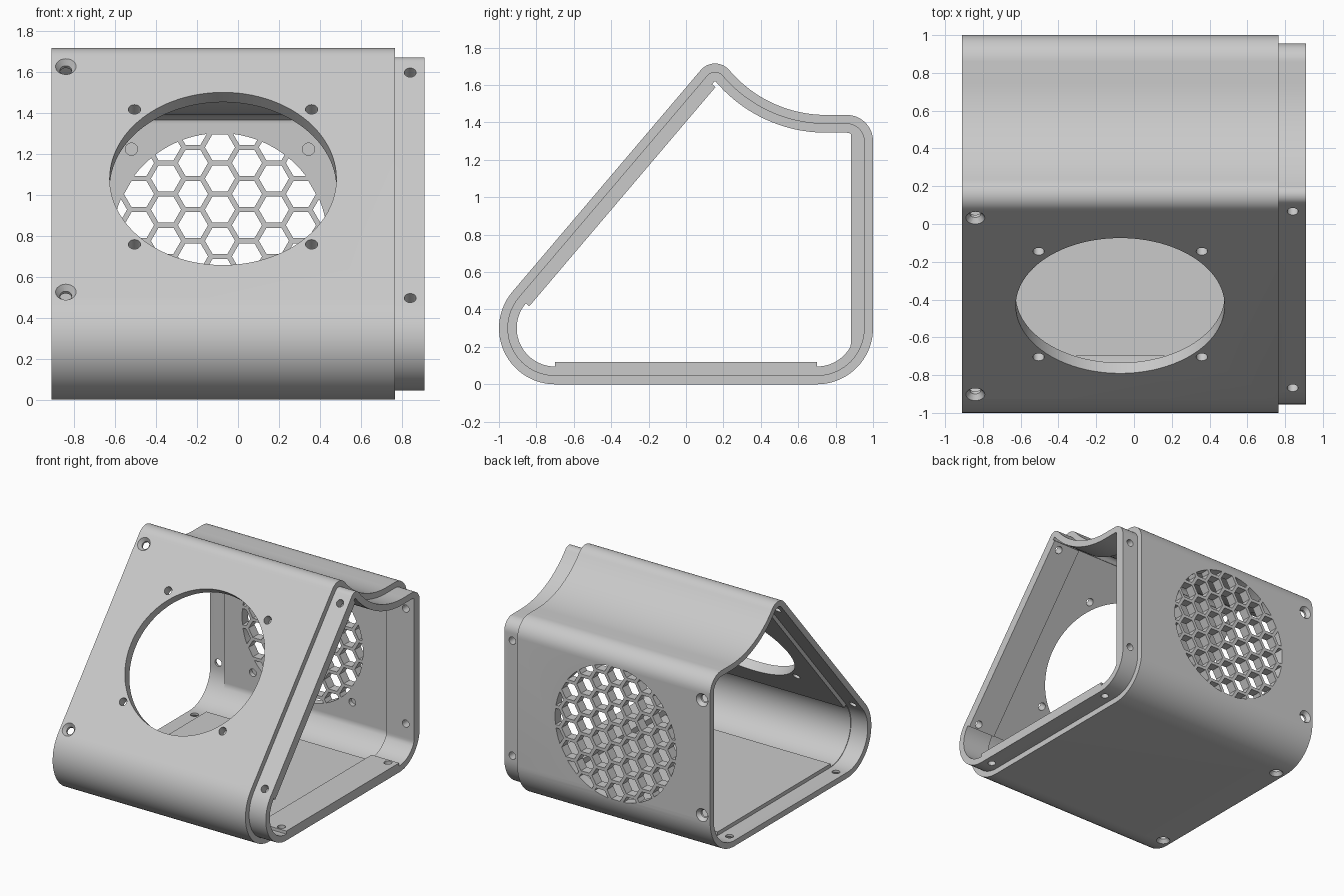
import bpy, bmesh
from math import sin, cos, pi, radians, hypot, atan2, asin, sqrt
from mathutils import Vector, Matrix

if "Cube" in bpy.data.objects:
    bpy.data.objects.remove(bpy.data.objects["Cube"])

# Material
grey = bpy.data.materials.new("light_grey_plastic")
grey.use_nodes = True
colour = (0.59, 0.59, 0.59, 1)
grey.diffuse_color = colour
grey.node_tree.nodes["Principled BSDF"].inputs["Base Color"].default_value = colour

# Side profile: arc centres and radii in the (y, z) plane
CORNER = 0.30
NOSE, HEEL = Vector((-0.70, CORNER)), Vector((0.70, CORNER))
SHOULDER, SHOULDER_R = Vector((0.86, 1.30)), 0.14
PEAK, PEAK_R = Vector((0.155, 1.615)), 0.10
SCOOP_R = 0.681
SCOOP = Vector((0.75, 1.44 + SCOOP_R))
run = PEAK - NOSE
slope = atan2(run.y, run.x) - asin((CORNER - PEAK_R) / run.length)
along = Vector((cos(slope), sin(slope)))
out = Vector((-sin(slope), cos(slope)))
tilt = slope + pi / 2
to_scoop = atan2(SCOOP.y - PEAK.y, SCOOP.x - PEAK.x)


def arc(centre, radius, a0, a1, steps):
    return [centre + radius * Vector((cos(a0 + (a1 - a0) * i / steps),
                                      sin(a0 + (a1 - a0) * i / steps)))
            for i in range(steps + 1)]


def profile(inset, pad=0.0):
    """Outline moved inward; pad thickens the flat floor, back and front."""
    nose = arc(NOSE, CORNER - inset, tilt, 1.5 * pi, 24)
    heel = arc(HEEL, CORNER - inset, -pi / 2, 0, 18)
    shoulder = arc(SHOULDER, SHOULDER_R - inset, 0, pi / 2, 12)
    scoop = arc(SCOOP, SCOOP_R + inset, 1.5 * pi, pi + to_scoop, 20)
    peak = arc(PEAK, PEAK_R - inset, to_scoop, tilt, 14)
    up = Vector((0, pad))
    floor = [nose[-1] + up, heel[0] + up]
    end = peak[-1] - along * 0.018
    front = [end, end - out * pad, nose[0] - out * pad]
    pts = nose + floor + heel + shoulder + scoop + peak + front
    return [Vector((min(p.x, 1 - inset - pad), p.y)) for p in pts]


def loft(bm, rings, closed):
    """Skin rings of 3D points; closed joins last ring to first, else caps."""
    vs = [[bm.verts.new(p) for p in ring] for ring in rings]
    n = len(vs[0])
    pairs = list(zip(vs, vs[1:] + vs[:1])) if closed else list(zip(vs, vs[1:]))
    for a, b in pairs:
        for i in range(n):
            j = (i + 1) % n
            bm.faces.new((a[i], a[j], b[j], b[i]))
    if not closed:
        bm.faces.new(vs[0])
        bm.faces.new(vs[-1])


def make_object(name, bm):
    bmesh.ops.remove_doubles(bm, verts=bm.verts, dist=1e-5)
    bmesh.ops.dissolve_degenerate(bm, edges=bm.edges, dist=1e-5)
    bmesh.ops.recalc_face_normals(bm, faces=bm.faces)
    mesh = bpy.data.meshes.new(name)
    bm.to_mesh(mesh)
    bm.free()
    obj = bpy.data.objects.new(name, mesh)
    bpy.context.collection.objects.link(obj)
    return obj


def cut(target, cutter, operation):
    """Apply a boolean and discard the cutter."""
    cutter.hide_render = True
    mod = target.modifiers.new("cut", "BOOLEAN")
    mod.operation, mod.solver, mod.object = operation, "EXACT", cutter
    bpy.context.view_layer.update()
    graph = bpy.context.evaluated_depsgraph_get()
    mesh = bpy.data.meshes.new_from_object(target.evaluated_get(graph))
    target.modifiers.clear()
    target.data = mesh
    bpy.data.objects.remove(cutter)


def drill(bm, pos, normal, inner_r, outer_r, below, above, sides=24):
    """Round cutter reaching below and above a surface point."""
    n = Vector(normal).normalized()
    place = Matrix.Translation(Vector(pos) + n * (above - below) / 2)
    bmesh.ops.create_cone(bm, cap_ends=True, segments=sides, radius1=inner_r,
                          radius2=outer_r, depth=below + above,
                          matrix=place @ n.to_track_quat("Z", "Y").to_matrix().to_4x4())


# Shell: thin-walled body, thicker joining lip at one end, shallow socket at the other
LEFT, RIGHT, STEP, LIP_START = -0.91, 0.91, 0.765, 0.67
WALL, PAD = 0.05, 0.024
outer, lip, socket = profile(0), profile(0.045), profile(0.045)
body_inside, lip_inside = profile(WALL, PAD), profile(0.095, PAD)
sections = [(LEFT, outer), (STEP, outer), (STEP, lip), (RIGHT, lip),
            (RIGHT, lip_inside), (LIP_START, lip_inside),
            (LIP_START, body_inside), (-STEP, body_inside),
            (-STEP, socket), (LEFT, socket)]
bm = bmesh.new()
loft(bm, [[(x, p.x, p.y) for p in pts] for x, pts in sections], True)
shell = make_object("enclosure_shell", bm)

# Front opening, its screw holes, and the joining holes
front_n = Vector((0, out.x, out.y))
front_up = Vector((0, along.x, along.y))
base = NOSE + out * CORNER


def on_front(x, z):
    p = base + along * ((z - base.y) / along.y)
    return Vector((x, p.x, p.y))


FAN_X, GRILLE_X, GRILLE_Z, SPREAD = -0.073, -0.088, 0.775, 0.432
holes, sinks = bmesh.new(), bmesh.new()
drill(holes, on_front(FAN_X, 1.078), front_n, 0.553, 0.553, 0.25, 0.1, 96)
for sx in (-SPREAD, SPREAD):
    for sy in (-SPREAD, SPREAD):
        drill(holes, on_front(FAN_X + sx, 1.087) + front_up * sy, front_n, 0.03, 0.03, 0.2, 0.1)
        # blind screw holes around the grille
        drill(holes, (GRILLE_X + sx, 1 - WALL - PAD, GRILLE_Z + 0.015 + sy), (0, -1, 0),
              0.03, 0.03, 0.035, 0.05)

for x in (-0.84, 0.84):
    spots = [(on_front(x, z), front_n) for z in (0.525, 1.625)]
    spots += [((x, 1, z), (0, 1, 0)) for z in (0.34, 1.243)]
    spots += [((x, y, 0), (0, 0, -1)) for y in (-0.66, 0.66)]
    for pos, normal in spots:
        drill(holes, pos, normal, 0.029, 0.029, 0.18, 0.05)
        if x < 0:
            drill(sinks, pos, normal, 0.026, 0.058, 0.032, 0.01)

cut(shell, make_object("hole_cutter", holes), "DIFFERENCE")
cut(shell, make_object("countersink_cutter", sinks), "DIFFERENCE")

# Honeycomb grille in the back, clipped to a circle
GRILLE_R, PITCH, BAR = 0.525, 0.152, 0.025
hex_r = (PITCH - BAR) / sqrt(3)
bm = bmesh.new()
for i in range(-5, 6):
    for j in range(-5, 6):
        dx = i * PITCH * sqrt(3) / 2
        dz = (j + (i % 2) / 2) * PITCH
        if hypot(dx, dz) < GRILLE_R + hex_r * 0.8:
            loft(bm, [[(GRILLE_X + dx + hex_r * cos(k * pi / 3), y,
                        GRILLE_Z + dz + hex_r * sin(k * pi / 3)) for k in range(6)]
                      for y in (0.8, 1.1)], False)
honeycomb = make_object("honeycomb_cutter", bm)
bm = bmesh.new()
drill(bm, (GRILLE_X, 1, GRILLE_Z), (0, 1, 0), GRILLE_R, GRILLE_R, 0.3, 0.2, 96)
cut(honeycomb, make_object("grille_disc", bm), "INTERSECT")
cut(shell, honeycomb, "DIFFERENCE")

# Finish
shell.data.materials.clear()
shell.data.materials.append(grey)
for o in bpy.context.selected_objects:
    o.select_set(False)
shell.select_set(True)
bpy.context.view_layer.objects.active = shell
bpy.ops.object.shade_smooth_by_angle(angle=radians(30))
